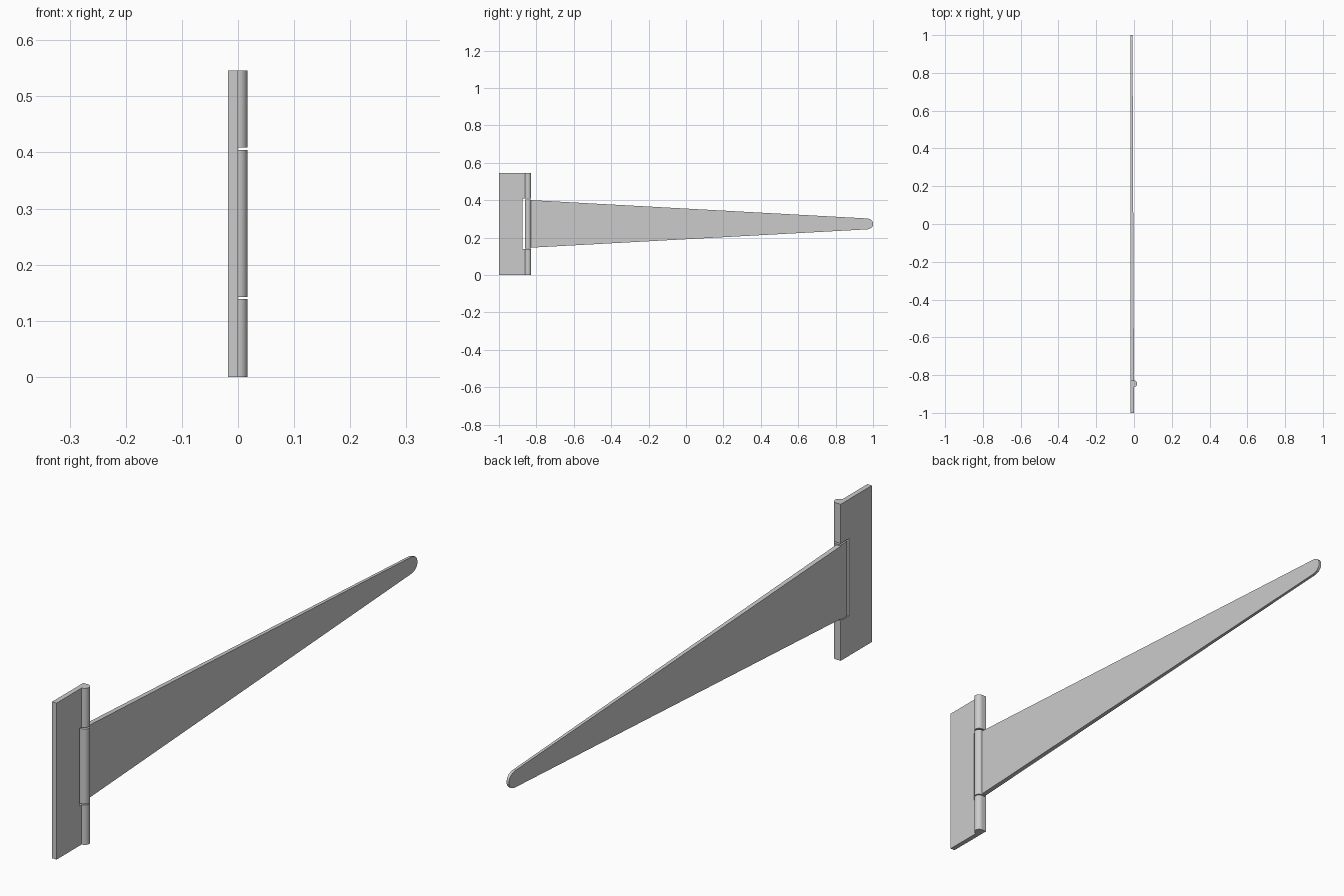
import bpy, bmesh, math

cube = bpy.data.objects.get("Cube")
if cube:
    bpy.data.objects.remove(cube)

# One plain steel colour
steel = bpy.data.materials.new("grey_steel")
steel.use_nodes = True
colour = (0.6, 0.6, 0.6, 1)
steel.diffuse_color = colour
steel.node_tree.nodes["Principled BSDF"].inputs["Base Color"].default_value = colour

BACK = -0.0175          # rear face of both leaves
FRONT = 0.0             # front face of the fixed leaf
HEIGHT = 0.546
MID = HEIGHT / 2
RADIUS = 0.017
PIN_Y = -0.845          # hinge axis
EDGE = PIN_Y + RADIUS
GAP_LOW, GAP_HIGH = 0.139, 0.409


def prism(name, bottom, top, smooth=False):
    """Solid between two matching outlines."""
    bm = bmesh.new()
    a = [bm.verts.new(p) for p in bottom]
    b = [bm.verts.new(p) for p in top]
    bm.faces.new(a)
    bm.faces.new(b)
    n = len(a)
    for i in range(n):
        j = (i + 1) % n
        bm.faces.new((a[i], a[j], b[j], b[i]))
    bmesh.ops.recalc_face_normals(bm, faces=bm.faces)
    mesh = bpy.data.meshes.new(name)
    bm.to_mesh(mesh)
    bm.free()
    mesh.materials.append(steel)
    obj = bpy.data.objects.new(name, mesh)
    bpy.context.collection.objects.link(obj)
    if smooth:
        bpy.ops.object.select_all(action='DESELECT')
        obj.select_set(True)
        bpy.context.view_layer.objects.active = obj
        bpy.ops.object.shade_smooth_by_angle(angle=math.radians(35))
    return obj


def leaf(name, outline, front):
    """Flat leaf from a (y, z) outline; front(y) gives its front face."""
    return prism(name, [(BACK, y, z) for y, z in outline],
                 [(front(y), y, z) for y, z in outline])


def knuckle(name, low, high):
    """Half-round barrel raised from the leaf."""
    sunk = FRONT - 0.004
    pts = [(sunk, PIN_Y - RADIUS)]
    for i in range(13):
        t = math.pi * i / 12
        pts.append((RADIUS * math.sin(t), PIN_Y - RADIUS * math.cos(t)))
    pts.append((sunk, EDGE))
    return prism(name, [(x, y, low) for x, y in pts],
                 [(x, y, high) for x, y in pts], smooth=True)


# Fixed leaf, notched around the strap knuckle
notch = -0.874
leaf("fixed_leaf",
     [(-1, 0), (EDGE, 0), (EDGE, GAP_LOW), (notch, GAP_LOW),
      (notch, GAP_HIGH), (EDGE, GAP_HIGH), (EDGE, HEIGHT), (-1, HEIGHT)],
     lambda y: FRONT)

# Long strap, tapering in height and thickness to a rounded tip
start = PIN_Y - RADIUS
upper = [(start, 0.131), (EDGE, 0.131), (EDGE, 0.127), (0.972, 0.029),
         (0.988, 0.023), (0.997, 0.014), (1.0, 0.006)]
outline = [(y, MID + h) for y, h in upper]
outline += [(y, MID - h) for y, h in reversed(upper)]
leaf("strap", outline, lambda y: FRONT - 0.008 * (y - start) / (1 - start))

# Barrel knuckles
knuckle("lower_knuckle", 0, GAP_LOW)
knuckle("strap_knuckle", MID - 0.131, MID + 0.131)
knuckle("upper_knuckle", GAP_HIGH, HEIGHT)
